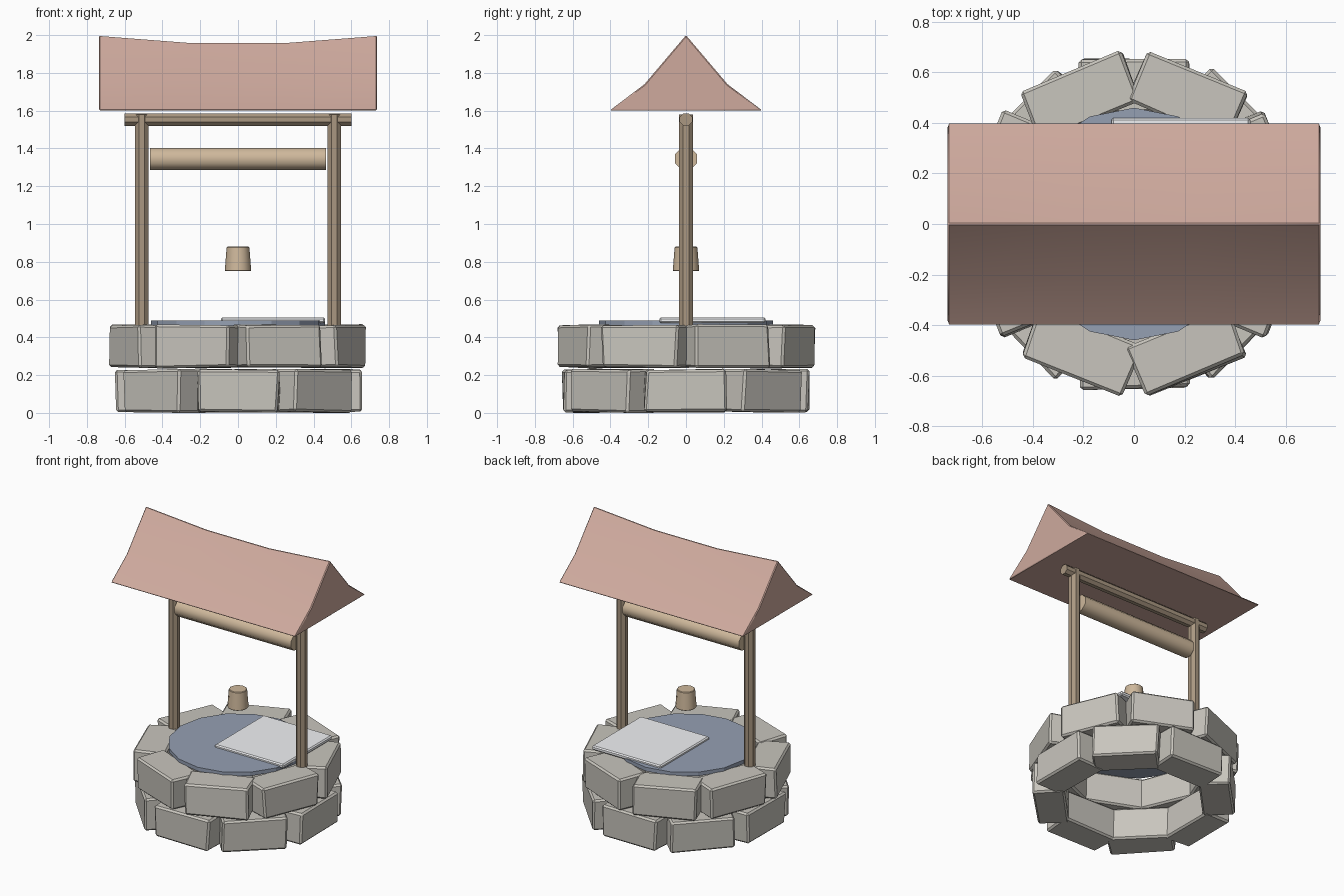
import bpy, bmesh, math, random
from mathutils import Matrix, Vector

if "Cube" in bpy.data.objects:
    bpy.data.objects.remove(bpy.data.objects["Cube"])

random.seed(4)


def material(name, rgb):
    m = bpy.data.materials.new(name)
    m.diffuse_color = (*rgb, 1)
    m.use_nodes = True
    m.node_tree.nodes["Principled BSDF"].inputs["Base Color"].default_value = m.diffuse_color
    return m


STONE = material("stone", (0.58, 0.56, 0.51))
DARK_WOOD = material("dark_wood", (0.40, 0.31, 0.22))
LIGHT_WOOD = material("light_wood", (0.62, 0.48, 0.33))
TILE = material("roof_tile", (0.62, 0.40, 0.34))
WATER = material("water", (0.30, 0.35, 0.45))
PALE = material("pale_board", (0.88, 0.89, 0.91))


def finish(bm, name, mat, bevel=0.0, smooth=None):
    bmesh.ops.recalc_face_normals(bm, faces=bm.faces)
    me = bpy.data.meshes.new(name)
    bm.to_mesh(me)
    bm.free()
    ob = bpy.data.objects.new(name, me)
    bpy.context.collection.objects.link(ob)
    me.materials.append(mat)
    if bevel:
        b = ob.modifiers.new("bevel", 'BEVEL')
        b.width, b.segments, b.limit_method = bevel, 1, 'ANGLE'
        b.angle_limit = math.radians(40)
    if smooth:
        bpy.ops.object.select_all(action='DESELECT')
        ob.select_set(True)
        bpy.context.view_layer.objects.active = ob
        bpy.ops.object.shade_smooth_by_angle(angle=math.radians(smooth))
    return ob


def box(lo, hi):
    bm = bmesh.new()
    bmesh.ops.create_cube(bm, size=1)
    lo, hi = Vector(lo), Vector(hi)
    for v in bm.verts:
        v.co = Vector(((lo[i] + hi[i]) / 2 + v.co[i] * (hi[i] - lo[i])) for i in range(3))
    return bm


def rod(name, p, q, r1, r2, sides, mat, bevel=0.0, smooth=None, spin=0.0):
    p, q = Vector(p), Vector(q)
    d = q - p
    bm = bmesh.new()
    bmesh.ops.create_cone(bm, cap_ends=True, segments=sides, radius1=r1, radius2=r2, depth=d.length)
    rot = d.to_track_quat('Z', 'Y').to_matrix().to_4x4()
    bm.transform(Matrix.Translation((p + q) / 2) @ rot @ Matrix.Rotation(spin, 4, 'Z'))
    return finish(bm, name, mat, bevel, smooth)


# Two staggered courses of eight rough stones
for course, (z0, z1, offset) in enumerate([(0.005, 0.23, 0), (0.24, 0.465, math.pi / 8)]):
    for i in range(8):
        bm = box((-0.215, 0.44, z0), (0.215, 0.65, z1))
        for v in bm.verts:
            v.co += Vector((random.uniform(-.008, .008), random.uniform(-.008, .008),
                            random.uniform(-.005, .005)))
        bm.transform(Matrix.Rotation(offset + i * math.pi / 4, 4, 'Z'))
        finish(bm, f"stone_{course}_{i}", STONE, 0.012)

# Water disc and board lying on it
rod("water", (0, 0, 0.46), (0, 0, 0.488), 0.46, 0.46, 16, WATER)
finish(box((-0.09, -0.14, 0.475), (0.46, 0.42, 0.506)), "well_board", PALE, 0.008)

# Posts, crossbar, roller and bucket
for side, x in (("left", -0.51), ("right", 0.51)):
    rod(side + "_post", (x, 0, 0.46), (x, 0, 1.58), 0.039, 0.039, 8, DARK_WOOD, spin=math.pi / 8)
rod("crossbar", (-0.6, 0, 1.553), (0.6, 0, 1.553), 0.036, 0.036, 8, DARK_WOOD, spin=math.pi / 8)
rod("roller", (-0.465, 0, 1.345), (0.465, 0, 1.345), 0.063, 0.063, 8, LIGHT_WOOD,
    smooth=50, spin=math.pi / 8)
rod("bucket", (0, 0, 0.75), (0, 0, 0.88), 0.07, 0.06, 12, LIGHT_WOOD, 0.004, 40)

# Solid roof: flared profile swept along x with a sagging ridge
bm = bmesh.new()
rings = []
for x, ridge in ((-0.737, 2.0), (-0.25, 1.962), (0.25, 1.962), (0.737, 2.0)):
    profile = [(-0.402, 1.602), (-0.22, 1.74), (0, ridge), (0.22, 1.74), (0.402, 1.602)]
    rings.append([bm.verts.new((x, y, z)) for y, z in profile])
for a, b in zip(rings, rings[1:]):
    for j in range(5):
        k = (j + 1) % 5
        bm.faces.new((a[j], a[k], b[k], b[j]))
bm.faces.new(rings[0])
bm.faces.new(rings[-1])
finish(bm, "roof", TILE, 0.006, 30)
